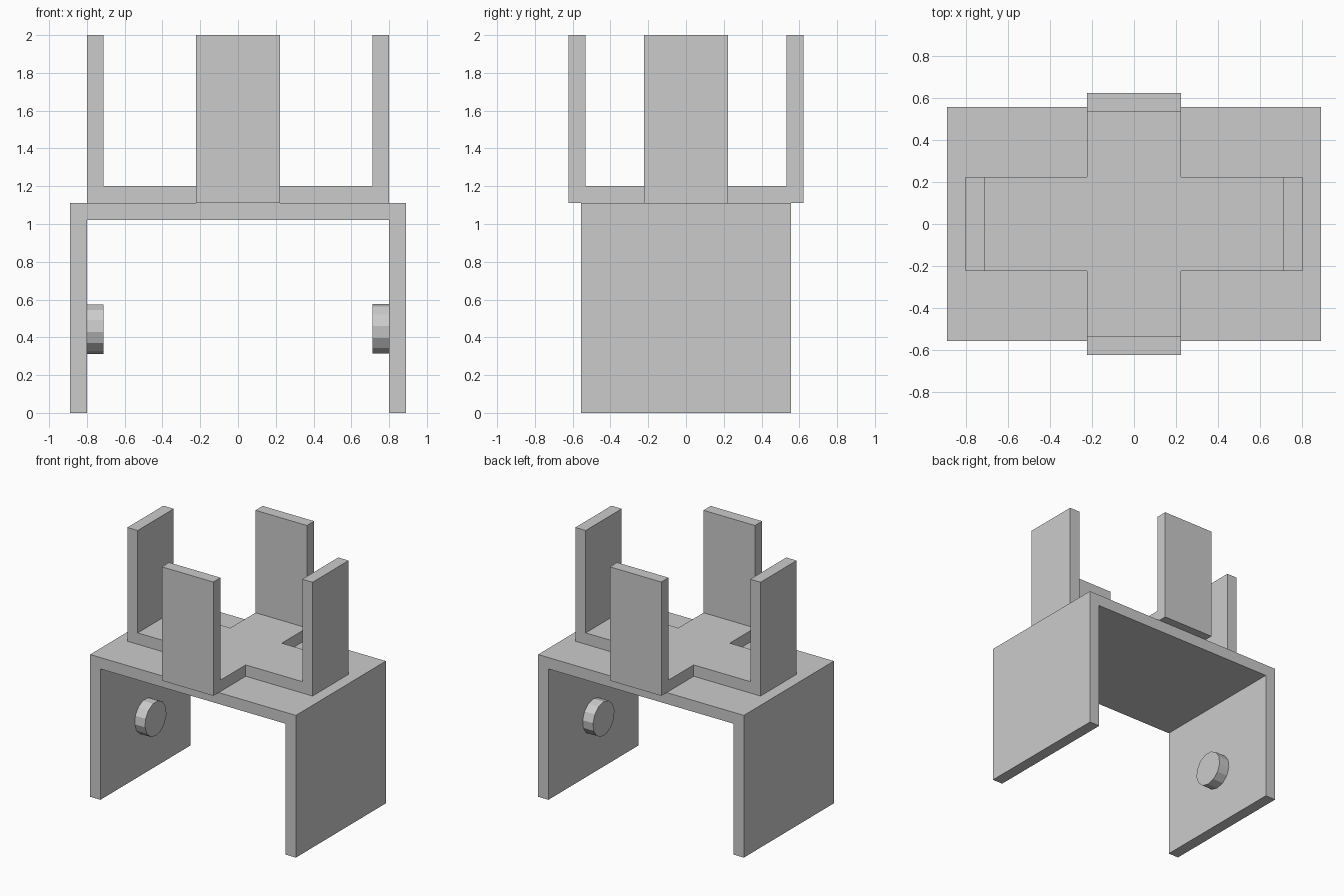
import bpy
import bmesh
from math import pi, sin, cos

T = 4 / 45             # sheet thickness
HALF_W, HALF_D = 10 * T, 6.25 * T
DECK = 12.5 * T        # top of the bracket
ARM = 2.5 * T          # half width of the cross arms
REACH_X, REACH_Y = 9 * T, 7 * T
TOP = 2.0

old = bpy.data.objects.get("Cube")
if old:
    bpy.data.objects.remove(old, do_unlink=True)

grey = bpy.data.materials.new("plain grey")
grey.use_nodes = True
colour = (0.6, 0.6, 0.6, 1)
grey.diffuse_color = colour
grey.node_tree.nodes["Principled BSDF"].inputs["Base Color"].default_value = colour


def finish(name, bm):
    bmesh.ops.recalc_face_normals(bm, faces=bm.faces[:])
    mesh = bpy.data.meshes.new(name)
    bm.to_mesh(mesh)
    bm.free()
    mesh.materials.append(grey)
    obj = bpy.data.objects.new(name, mesh)
    bpy.context.scene.collection.objects.link(obj)
    return obj


def extrude(bm, faces, offset):
    """Extrude faces, returning the moved caps."""
    geom = bmesh.ops.extrude_face_region(bm, geom=faces)["geom"]
    verts = [g for g in geom if isinstance(g, bmesh.types.BMVert)]
    bmesh.ops.translate(bm, verts=verts, vec=offset)
    return [g for g in geom if isinstance(g, bmesh.types.BMFace)]


def prism(name, outline, offset):
    bm = bmesh.new()
    face = bm.faces.new([bm.verts.new(p) for p in outline])
    extrude(bm, [face], offset)
    return finish(name, bm)


# Bracket: an upside-down U profile run from front to back
inner = HALF_W - T
profile = [(-HALF_W, 0), (-inner, 0), (-inner, DECK - T), (inner, DECK - T),
           (inner, 0), (HALF_W, 0), (HALF_W, DECK), (-HALF_W, DECK)]
prism("bracket", [(x, -HALF_D, z) for x, z in profile], (0, 2 * HALF_D, 0))

# Pegs on the inner faces of the side plates
SIDES, RADIUS, PEG_Z = 13, 1.5 * T, 5 * T
for name, side in (("left_peg", 1), ("right_peg", -1)):
    angles = [side * pi / 2 + 2 * pi * i / SIDES for i in range(SIDES)]
    ring = [(side * inner, RADIUS * cos(a), PEG_Z + RADIUS * sin(a)) for a in angles]
    prism(name, ring, (-side * T, 0, 0))

# Cross plate with an upright prong at the end of each arm
xs = [-REACH_X, T - REACH_X, -ARM, ARM, REACH_X - T, REACH_X]
ys = [-REACH_Y, T - REACH_Y, -ARM, ARM, REACH_Y - T, REACH_Y]
bm = bmesh.new()
for i in range(5):
    for j in range(5):
        if i == 2 or j == 2:
            corners = [(xs[i], ys[j]), (xs[i + 1], ys[j]),
                       (xs[i + 1], ys[j + 1]), (xs[i], ys[j + 1])]
            bm.faces.new([bm.verts.new((x, y, DECK)) for x, y in corners])
bmesh.ops.remove_doubles(bm, verts=bm.verts[:], dist=0.001)
caps = extrude(bm, bm.faces[:], (0, 0, T))
tips = []
for f in caps:
    c = f.calc_center_median()
    if abs(c.x) > REACH_X - T or abs(c.y) > REACH_Y - T:
        tips.append(f)
extrude(bm, tips, (0, 0, TOP - DECK - T))
bmesh.ops.recalc_face_normals(bm, faces=bm.faces[:])
bmesh.ops.dissolve_limit(bm, angle_limit=0.02, verts=bm.verts[:], edges=bm.edges[:])
finish("cross_with_prongs", bm)
